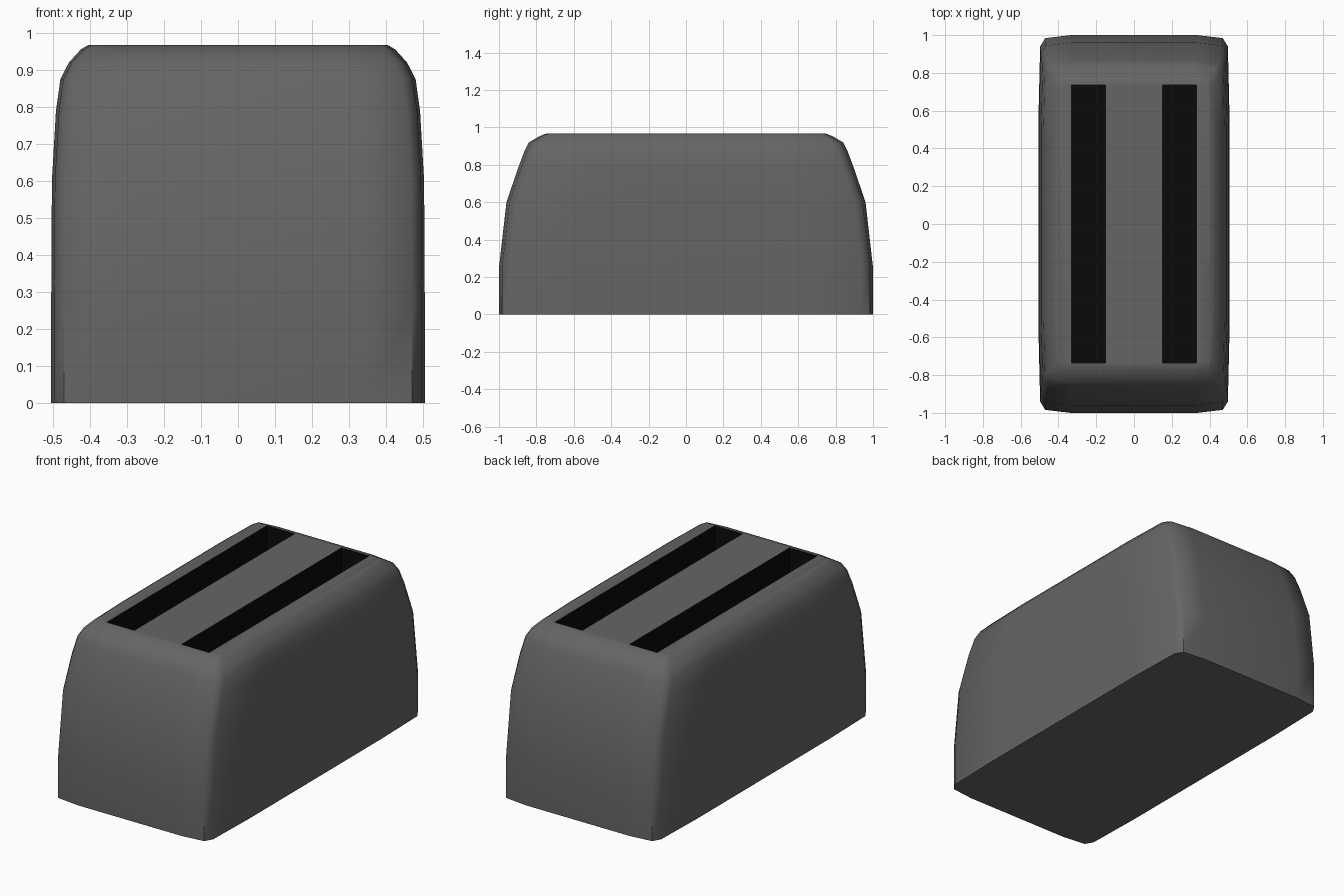
import bpy, bmesh

if "Cube" in bpy.data.objects:
    bpy.data.objects.remove(bpy.data.objects["Cube"])


def material(name, shade):
    m = bpy.data.materials.new(name)
    m.diffuse_color = (shade, shade, shade, 1)
    m.use_nodes = True
    m.node_tree.nodes["Principled BSDF"].inputs["Base Color"].default_value = m.diffuse_color
    return m


casing = material("casing_grey", 0.13)
dark = material("slot_black", 0.003)


def add_object(name, bm):
    bmesh.ops.recalc_face_normals(bm, faces=bm.faces)
    mesh = bpy.data.meshes.new(name)
    bm.to_mesh(mesh)
    bm.free()
    mesh.materials.append(casing)
    mesh.materials.append(dark)
    obj = bpy.data.objects.new(name, mesh)
    bpy.context.collection.objects.link(obj)
    return obj


def outline(hx, hy, corner):
    """Rectangle with softly faceted corners, counter-clockwise."""
    q = [(hx, hy - 0.40 * corner), (hx - 0.008, hy - 0.06 * corner),
         (hx - 0.035 * corner, hy - 0.016 * corner), (hx - 0.17 * corner, hy)]
    m = [(-x, y) for x, y in reversed(q)]
    return q + m + [(-x, -y) for x, y in q + m]


# Body: outline rings lofted from base to flat top (z, half x, half y, corner)
rings = [(0, 0.505, 1.0, 1), (0.25, 0.505, 1.0, 1), (0.6, 0.503, 0.96, 1),
         (0.79, 0.492, 0.895, 1), (0.875, 0.48, 0.863, 1),
         (0.92, 0.457, 0.84, 1), (0.955, 0.425, 0.78, 0.8),
         (0.967, 0.405, 0.745, 0.4)]
bm = bmesh.new()
loops = [[bm.verts.new((x, y, z)) for x, y in outline(hx, hy, c)]
         for z, hx, hy, c in rings]
n = len(loops[0])
for a, b in zip(loops, loops[1:]):
    for i in range(n):
        j = (i + 1) % n
        bm.faces.new((a[i], a[j], b[j], b[i]))
bm.faces.new(loops[0][::-1])
bm.faces.new(loops[-1])
body = add_object("toaster_body", bm)

# Bread slots: two deep dark pockets cut into the top
bm = bmesh.new()
for side in (-1, 1):
    verts = bmesh.ops.create_cube(bm, size=1)["verts"]
    bmesh.ops.scale(bm, vec=(0.178, 1.474, 0.8), verts=verts)
    bmesh.ops.translate(bm, vec=(side * 0.241, 0, 0.77), verts=verts)
for f in bm.faces:
    f.material_index = 1
cutter = add_object("slot_cutter", bm)
cutter.hide_render = True

cut = body.modifiers.new("slots", "BOOLEAN")
cut.operation = "DIFFERENCE"
cut.solver = "EXACT"
cut.object = cutter
bpy.context.view_layer.objects.active = body
body.select_set(True)
bpy.ops.object.modifier_apply(modifier="slots")
bpy.data.objects.remove(cutter)
bpy.ops.object.shade_smooth_by_angle(angle=0.9)
